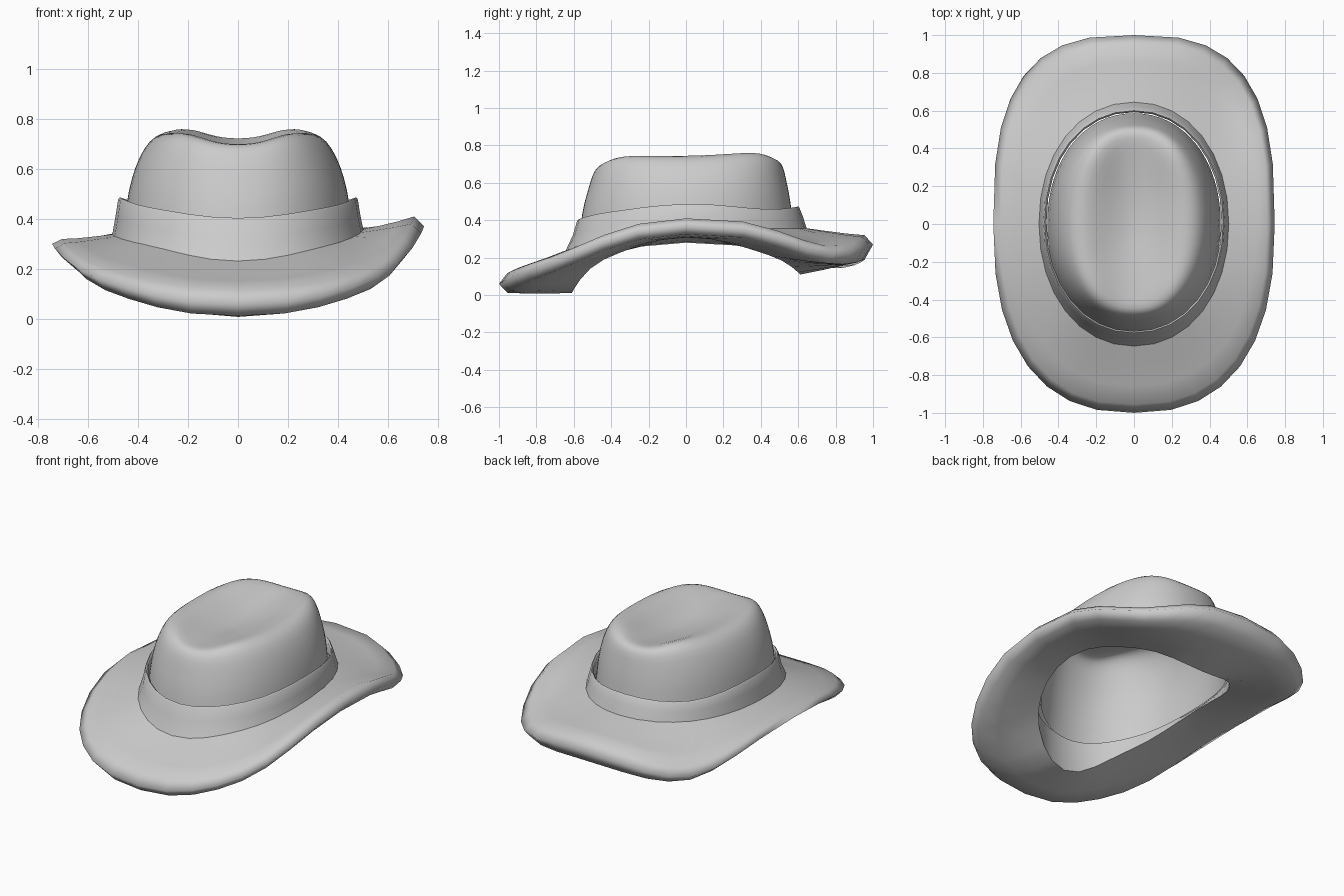
import bpy, bmesh, math

if "Cube" in bpy.data.objects:
    bpy.data.objects.remove(bpy.data.objects["Cube"])

N = 32


def around(keys, t):
    """Smooth cyclic curve through 8 values: F, FR, R, BR, B, BL, L, FL.
    A shorter list of 5 (F..B) is mirrored; a single number is constant."""
    if not isinstance(keys, (list, tuple)):
        return keys
    k = list(keys)
    if len(k) == 5:
        k += [k[3], k[2], k[1]]
    u = (t / (math.pi / 4)) % 8
    i, f = int(u), u - int(u)
    a, b, c, d = (k[(i + j) % 8] for j in (-1, 0, 1, 2))
    return b + 0.5 * f * (c - a + f * (2*a - 5*b + 4*c - d + f * (3*(b - c) + d - a)))


def ring(rx, ry, z, n=2.0, cy=0.0, n_back=None):
    """Superellipse ring starting at the front; z may vary with the angle."""
    pts = []
    for i in range(N):
        t = 2 * math.pi * i / N
        s, c = math.sin(t), -math.cos(t)
        e = 2 / (n_back if n_back and c > 0 else n)
        x = rx * math.copysign(abs(s) ** e, s)
        y = ry * math.copysign(abs(c) ** e, c) + cy
        pts.append((x, y, around(z, t)))
    return pts


def blend(a, b, f, lift=0.0):
    return [(p[0] + (q[0] - p[0]) * f, p[1] + (q[1] - p[1]) * f,
             p[2] + (q[2] - p[2]) * f + lift) for p, q in zip(a, b)]


def loft(name, rings, cap=None, subsurf=0, angle=50):
    """Skin a stack of rings; the stack runs so that faces point outward."""
    bm = bmesh.new()
    vs = [[bm.verts.new(p) for p in r] for r in rings]
    for a, b in zip(vs, vs[1:]):
        for i in range(N):
            j = (i + 1) % N
            bm.faces.new((a[i], a[j], b[j], b[i]))
    if cap is not None:
        tip = bm.verts.new(cap)
        for i in range(N):
            bm.faces.new((vs[-1][i], vs[-1][(i + 1) % N], tip))
    me = bpy.data.meshes.new(name)
    bm.to_mesh(me)
    bm.free()
    ob = bpy.data.objects.new(name, me)
    bpy.context.collection.objects.link(ob)
    if subsurf:
        mod = ob.modifiers.new("smooth", 'SUBSURF')
        mod.levels = mod.render_levels = subsurf
    bpy.ops.object.select_all(action='DESELECT')
    ob.select_set(True)
    bpy.context.view_layer.objects.active = ob
    bpy.ops.object.shade_smooth_by_angle(angle=math.radians(angle))
    return ob


# Brim: wedge section, thick at the crown, curled higher on the right side
seat_z = [0.24, 0.30, 0.355, 0.36, 0.36, 0.355, 0.34, 0.30]
n_f, n_b = 2.45, 2.85
top_in = ring(0.49, 0.625, seat_z, 2.1)
top_out = ring(0.705, 0.955, [0.118, 0.205, 0.41, 0.262, 0.32, 0.235, 0.32, 0.20], n_f, 0, n_b)
edge = ring(0.745, 1.0, [0.06, 0.165, 0.37, 0.215, 0.27, 0.185, 0.30, 0.16], n_f, 0, n_b)
low_out = ring(0.705, 0.955, [0.012, 0.12, 0.325, 0.17, 0.19, 0.145, 0.28, 0.115], n_f, 0, n_b)
low_in = ring(0.465, 0.61, [0.012, 0.19, 0.308, 0.215, 0.11], 2.1)
loft("brim", [low_in, blend(low_in, low_out, 0.33, -0.004), blend(low_in, low_out, 0.67, -0.004),
              low_out, edge, top_out,
              blend(top_out, top_in, 0.3, -0.003), blend(top_out, top_in, 0.65, -0.002),
              top_in], angle=120)
loft("brim_inner_wall", [top_in, low_in], angle=60)

# Hat band: flared ring with a rounded lip, standing off the crown
band_top = [0.395, 0.435, 0.478, 0.45, 0.465]
lip = [z + 0.009 for z in band_top]
loft("hat_band", [ring(0.505, 0.648, [z - 0.012 for z in seat_z], 2.1),
                  ring(0.49, 0.615, [0.32, 0.365, 0.415, 0.405, 0.42], 2.1, 0.01),
                  ring(0.480, 0.595, band_top, 2.1, 0.012),
                  ring(0.473, 0.588, lip, 2.1, 0.012),
                  ring(0.463, 0.58, band_top, 2.1, 0.012),
                  ring(0.468, 0.60, [z + 0.01 for z in seat_z], 2.1)], angle=75)

# Crown: tapered shell with a pinched rim and a long dent on top
loft("crown", [ring(0.462, 0.59, [0.20, 0.26, 0.32, 0.29, 0.27], 2.1),
               ring(0.451, 0.562, 0.46, 2.15, 0.005),
               ring(0.430, 0.545, [0.53, 0.55, 0.56, 0.56, 0.54], 2.2, 0.01),
               ring(0.400, 0.525, [0.61, 0.635, 0.645, 0.645, 0.62], 2.25, 0.012),
               ring(0.356, 0.507, [0.665, 0.704, 0.718, 0.722, 0.69], 2.35, 0.015),
               ring(0.306, 0.483, [0.692, 0.739, 0.744, 0.757, 0.716], 2.5, 0.017),
               ring(0.250, 0.45, [0.70, 0.745, 0.747, 0.766, 0.725], 2.55, 0.017),
               ring(0.18, 0.37, [0.695, 0.712, 0.72, 0.728, 0.71], 2.4, 0.015),
               ring(0.11, 0.25, 0.69, 2.2, 0.01),
               ring(0.045, 0.11, 0.673, 2.0, 0.01)],
     cap=(0, 0.01, 0.67), subsurf=1, angle=60)
